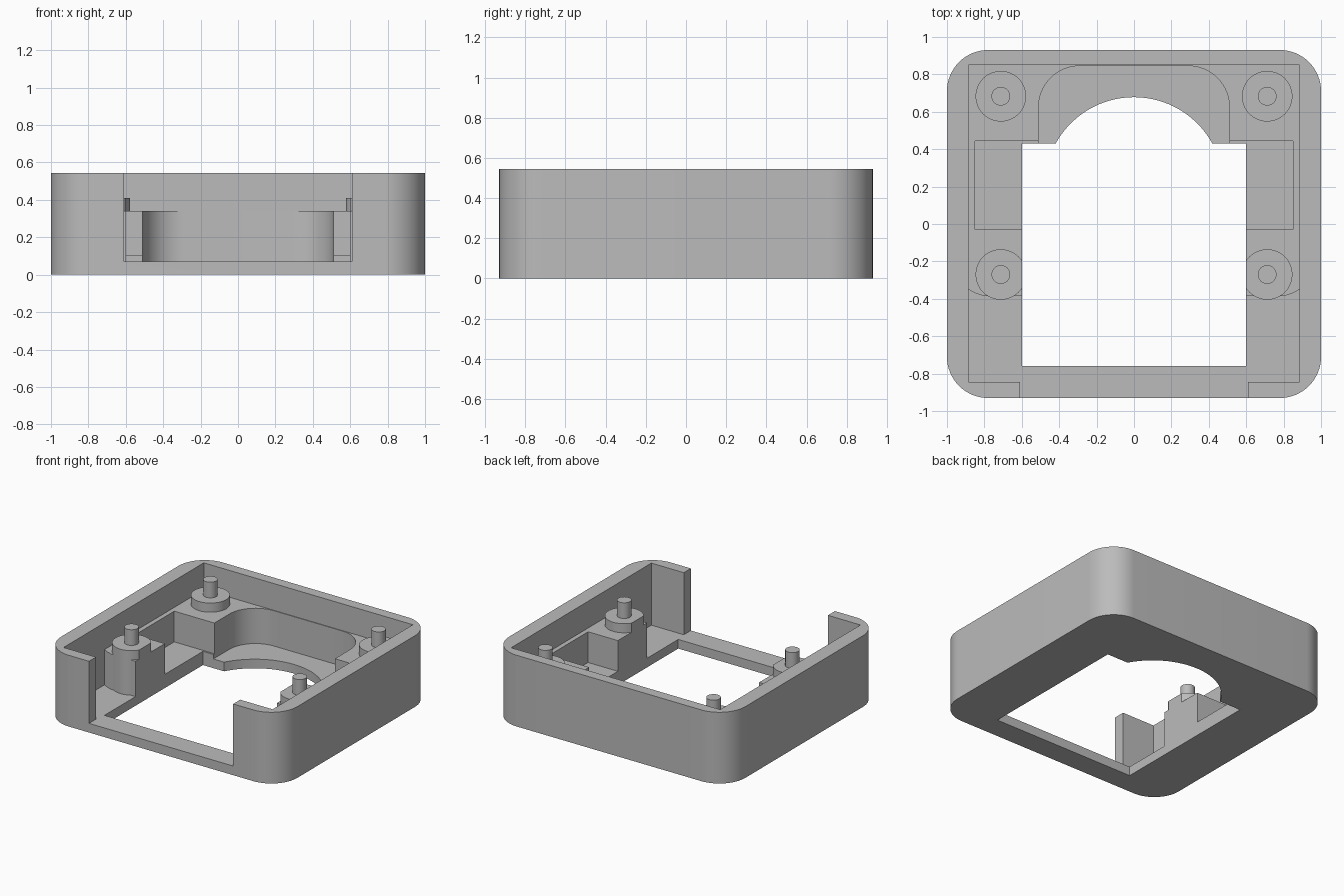
import bpy, bmesh, math

cube = bpy.data.objects.get("Cube")
if cube:
    bpy.data.objects.remove(cube, do_unlink=True)

grey = bpy.data.materials.new("plain grey")
grey.use_nodes = True
colour = (0.5, 0.5, 0.5, 1)
grey.diffuse_color = colour
grey.node_tree.nodes["Principled BSDF"].inputs["Base Color"].default_value = colour

FLOOR, LEDGE, RIM = 0.07, 0.34, 0.545
HOLE = 0.598      # half width of the floor opening


def arc(cx, cy, r, a0, a1, n=16):
    """Points along a circular arc, angles in degrees."""
    angles = [math.radians(a0 + (a1 - a0) * i / n) for i in range(n + 1)]
    return [(cx + r * math.cos(a), cy + r * math.sin(a)) for a in angles]


def rect(x0, x1, y0, y1):
    return [(x0, y0), (x1, y0), (x1, y1), (x0, y1)]


def mirrored(half):
    """Close a right-hand outline with its reflection in x = 0."""
    return half + [(-x, y) for x, y in reversed(half) if x > 0]


def flip(outline):
    return [(-x, y) for x, y in outline]


def prism(name, outline, z0, z1):
    """Extrude a flat outline between two heights."""
    bm = bmesh.new()
    face = bm.faces.new([bm.verts.new((x, y, z0)) for x, y in outline])
    top = bmesh.ops.extrude_face_region(bm, geom=[face])["geom"]
    bmesh.ops.translate(bm, vec=(0, 0, z1 - z0),
                        verts=[v for v in top if isinstance(v, bmesh.types.BMVert)])
    bmesh.ops.recalc_face_normals(bm, faces=bm.faces)
    mesh = bpy.data.meshes.new(name)
    bm.to_mesh(mesh)
    bm.free()
    mesh.materials.append(grey)
    obj = bpy.data.objects.new(name, mesh)
    bpy.context.collection.objects.link(obj)
    return obj


def cut(obj, cutter):
    """Subtract the cutter, then discard it."""
    mod = obj.modifiers.new("cut", 'BOOLEAN')
    mod.operation = 'DIFFERENCE'
    mod.solver = 'EXACT'
    mod.object = cutter
    bpy.context.view_layer.objects.active = obj
    bpy.ops.object.modifier_apply(modifier=mod.name)
    bpy.data.objects.remove(cutter, do_unlink=True)


# Tray: rounded block, hollowed, with an open front and a keyhole-shaped floor opening
R = 0.22
tray = prism("tray", mirrored(arc(1 - R, -0.93 + R, R, -90, 0) + arc(1 - R, 0.93 - R, R, 0, 90)),
             0, RIM)
cut(tray, prism("cavity_cutter", rect(-0.885, 0.885, -0.845, 0.85), FLOOR, 1))
cut(tray, prism("front_cutter", rect(-0.61, 0.61, -1.2, -0.8), FLOOR, 1))
bow = math.degrees(math.asin(0.23 / 0.478))
opening = [(0, -0.76), (HOLE, -0.76), (HOLE, 0.43)] + arc(0, 0.2, 0.478, bow, 90)[:-1] + [(0, 0.678)]
cut(tray, prism("floor_cutter", mirrored(opening), -1, 1))

# Ledge: back shelf with an arched recess, and side arms with a pocket each
ledge_half = ([(0, 0.85), (0.885, 0.85), (0.885, -0.35), (0.845, -0.372), (0.8, -0.385),
               (HOLE, -0.385), (HOLE, -0.03), (0.85, -0.03), (0.85, 0.443), (0.51, 0.443)]
              + arc(0.29, 0.625, 0.22, 0, 90) + [(0, 0.845)])
# the halves are joined at the thin strip behind the recess
ledge = prism("ledge", ledge_half[1:-1] + flip(ledge_half[1:-1])[::-1], FLOOR, LEDGE)
parts = [tray, ledge]

for side in ("left", "right"):
    place = flip if side == "right" else list
    # Raised pocket floor with its narrow lip under the shelf
    pocket = [(HOLE, -0.03), (0.85, -0.03), (0.85, 0.443), (0.51, 0.443), (0.51, 0.43), (HOLE, 0.43)]
    parts.append(prism(side + "_pocket_floor", place(pocket), FLOOR, 0.105))

    # Standoffs with locating pins; the front ones are trimmed flush with the opening
    for end, y, base in (("front", -0.27, FLOOR), ("back", 0.683, LEDGE)):
        ring = arc(0.712, y, 0.135, 0, 360, 48)[:-1]
        if end == "front":
            ring = [(x, py) for x, py in ring if x > HOLE]
            dy = math.sqrt(0.135 ** 2 - (0.712 - HOLE) ** 2)
            first = next(i for i, p in enumerate(ring) if p[1] < y and p[0] < 0.712)
            ring[first:first] = [(HOLE, y + dy), (HOLE, y - dy)]
        parts.append(prism(f"{end}_{side}_standoff", place(ring), base, 0.41))
        pin = arc(0.712, y, 0.05, 0, 360, 32)[:-1]
        parts.append(prism(f"{end}_{side}_pin", place(pin), 0.4, 0.53))

# Smooth curved walls, crisp edges
bpy.ops.object.select_all(action='DESELECT')
for part in parts:
    part.select_set(True)
bpy.context.view_layer.objects.active = tray
bpy.ops.object.shade_smooth_by_angle(angle=math.radians(30))
